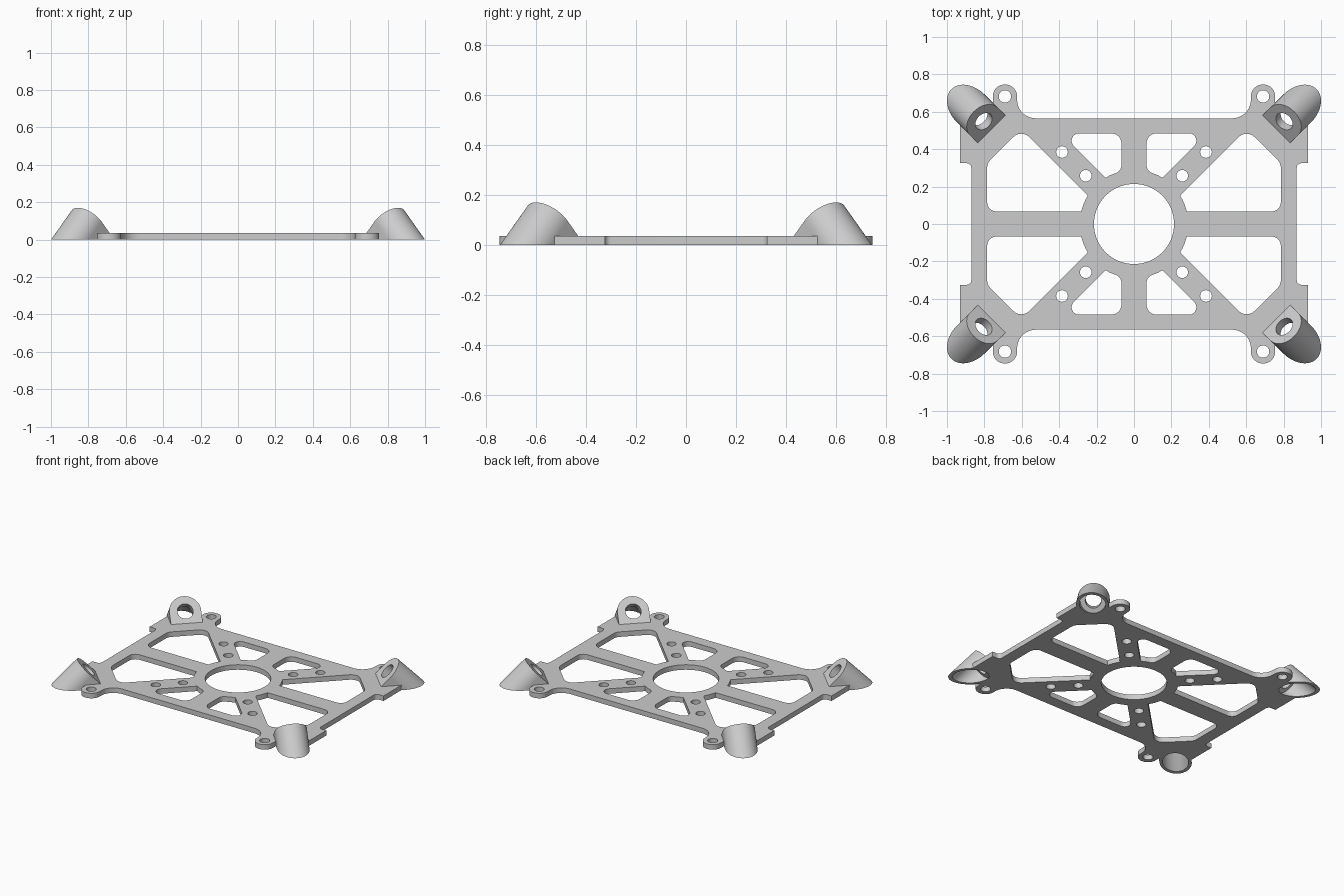
import bpy, bmesh, math
from mathutils import Vector, Matrix

if "Cube" in bpy.data.objects:
    bpy.data.objects.remove(bpy.data.objects["Cube"])

THICK = 0.036
HUB, BORE = 0.29, 0.214
SPOKE = 0.067
DIAG = 0.095

grey = bpy.data.materials.new("light grey")
grey.use_nodes = True
COLOUR = (0.604, 0.604, 0.604, 1)
grey.diffuse_color = COLOUR
grey.node_tree.nodes["Principled BSDF"].inputs["Base Color"].default_value = COLOUR


def rounded(corners, steps=10):
    """Closed outline from (x, y, fillet radius) corners."""
    pts = []
    for i, (x, y, r) in enumerate(corners):
        p = Vector((x, y))
        if r == 0:
            pts.append(p)
            continue
        a = (Vector(corners[i - 1][:2]) - p).normalized()
        b = (Vector(corners[(i + 1) % len(corners)][:2]) - p).normalized()
        half = math.acos(a.dot(b)) / 2
        centre = p + (a + b).normalized() * r / math.sin(half)
        start = p + a * r / math.tan(half) - centre
        # Sweep the fillet in the turning direction of the corner
        turn = math.copysign(math.pi - 2 * half, b.x * a.y - b.y * a.x)
        for k in range(steps + 1):
            c, s = math.cos(turn * k / steps), math.sin(turn * k / steps)
            pts.append(centre + Vector((c * start.x - s * start.y,
                                        s * start.x + c * start.y)))
    return pts


def circle(x, y, r, n=40):
    return [Vector((x + r * math.cos(2 * math.pi * k / n),
                    y + r * math.sin(2 * math.pi * k / n))) for k in range(n)]


def hub_arc(a, b, n=8):
    return [(HUB * math.cos(a + (b - a) * k / n),
             HUB * math.sin(a + (b - a) * k / n), 0) for k in range(n + 1)]


def four_way(loop):
    return [[Vector((p.x * sx, p.y * sy)) for p in loop]
            for sx in (1, -1) for sy in (1, -1)]


def activate(obj):
    bpy.ops.object.select_all(action='DESELECT')
    obj.select_set(True)
    bpy.context.view_layer.objects.active = obj


def finish(bm, mesh):
    """Point all faces outwards and store the mesh."""
    bm.normal_update()
    bmesh.ops.recalc_face_normals(bm, faces=bm.faces[:])
    if bm.calc_volume(signed=True) < 0:
        bmesh.ops.reverse_faces(bm, faces=bm.faces[:])
    bm.to_mesh(mesh)
    bm.free()


# Plate outline: one quarter with its ear, mirrored round
quarter = [(0.625, 0.565, 0.1), (0.625, 0.746, 0.064), (0.755, 0.746, 0.064),
           (0.755, 0.62, 0), (0.82, 0.63, 0), (0.93, 0.53, 0),
           (0.93, 0.325, 0), (0.87, 0.325, 0.025)]
flip = lambda pts, sx, sy: [(x * sx, y * sy, r) for x, y, r in pts]
outline = (quarter + flip(quarter[::-1], 1, -1) + flip(quarter, -1, -1)
           + flip(quarter[::-1], -1, 1))
loops = [rounded(outline), circle(0, 0, BORE, 96)]

# Windows between the spokes
low = math.asin(SPOKE / HUB)
high = math.pi / 4 - math.asin(DIAG / math.sqrt(2) / HUB)
side_window = hub_arc(high, low) + [(0.785, SPOKE, 0.05), (0.785, 0.325, 0.06),
                                    (0.6025, 0.5075, 0.06)]
end_window = ([(SPOKE, 0.485, 0.055), (0.39, 0.485, 0.04)]
              + hub_arc(math.pi / 2 - high, math.pi / 2 - low - 0.19, 4)
              + [(SPOKE, 0.283, 0.045)])
for window in (side_window, end_window):
    loops += four_way(rounded(window))

# Screw holes in the spokes and ears
for x, y, r in ((0.258, 0.258, 0.031), (0.385, 0.385, 0.031), (0.69, 0.682, 0.033)):
    loops += four_way(circle(x, y, r))

curve = bpy.data.curves.new("frame_plate", 'CURVE')
curve.dimensions = '2D'
curve.fill_mode = 'BOTH'
curve.extrude = THICK / 2
for loop in loops:
    spline = curve.splines.new('POLY')
    spline.points.add(len(loop) - 1)
    for point, p in zip(spline.points, loop):
        point.co = (p.x, p.y, 0, 1)
    spline.use_cyclic_u = True
plate = bpy.data.objects.new("frame_plate", curve)
bpy.context.collection.objects.link(plate)
activate(plate)
bpy.ops.object.convert(target='MESH')
plate = bpy.context.object
bm = bmesh.new()
bm.from_mesh(plate.data)
bmesh.ops.translate(bm, verts=bm.verts, vec=(0, 0, THICK / 2))
bmesh.ops.remove_doubles(bm, verts=bm.verts, dist=0.0001)
finish(bm, plate.data)

# Socket frame: axis leans 45 degrees up and towards the middle
RADIUS = 0.105
side = Vector((1, -1, 0)).normalized()
axis = Vector((-0.5, -0.5, math.sqrt(0.5)))
up = Vector((0.5, 0.5, math.sqrt(0.5)))
top = Vector((0.856, 0.601, 0.17))
frame = Matrix((side, up, axis)).transposed().to_4x4()
frame.translation = top - up * RADIUS


def prism(name, profile, z0, z1, sx, sy, trim=False):
    """Extrude a profile along the socket axis in the chosen corner."""
    bm = bmesh.new()
    rings = [[bm.verts.new((p.x, p.y, z)) for p in profile] for z in (z0, z1)]
    bm.faces.new(rings[0][::-1])
    bm.faces.new(rings[1])
    for i in range(len(profile)):
        bm.faces.new((rings[0][i - 1], rings[0][i], rings[1][i], rings[1][i - 1]))
    bm.transform(frame)
    bm.normal_update()
    if trim:
        bmesh.ops.bisect_plane(bm, geom=bm.verts[:] + bm.edges[:] + bm.faces[:],
                               plane_co=(0, 0, 0), plane_no=(0, 0, -1),
                               clear_outer=True)
        bmesh.ops.holes_fill(bm, edges=bm.edges[:], sides=0)
    bm.transform(Matrix.Diagonal((sx, sy, 1, 1)))
    mesh = bpy.data.meshes.new(name)
    finish(bm, mesh)
    obj = bpy.data.objects.new(name, mesh)
    bpy.context.collection.objects.link(obj)
    return obj


def subtract(obj, cutters):
    activate(obj)
    for cutter in cutters:
        mod = obj.modifiers.new("cut", 'BOOLEAN')
        mod.operation = 'DIFFERENCE'
        mod.solver = 'EXACT'
        mod.object = cutter
        bpy.ops.object.modifier_apply(modifier=mod.name)


# Corner sockets: arched block with a wide bore below and a small hole on top
arch = [Vector((RADIUS * math.cos(math.pi * k / 32), RADIUS * math.sin(math.pi * k / 32)))
        for k in range(33)] + [Vector((-RADIUS, -0.2)), Vector((RADIUS, -0.2))]
parts, helpers = [plate], []
for sx, x_name in ((1, "left"), (-1, "right")):
    for sy, y_name in ((1, "back"), (-1, "front")):
        socket = prism(f"{y_name}_{x_name}_socket", arch, -0.5, 0, sx, sy, True)
        cutters = [prism("bore_cutter", circle(0, 0, 0.085, 64), -0.6, -0.05, sx, sy),
                   prism("hole_cutter", circle(0, 0, 0.052, 48), -0.2, 0.1, sx, sy)]
        subtract(socket, cutters)
        subtract(plate, cutters)
        parts.append(socket)
        helpers += cutters
for helper in helpers:
    bpy.data.objects.remove(helper)

for part in parts:
    part.data.materials.clear()
    part.data.materials.append(grey)
    activate(part)
    bpy.ops.object.shade_smooth_by_angle(angle=math.radians(30))
